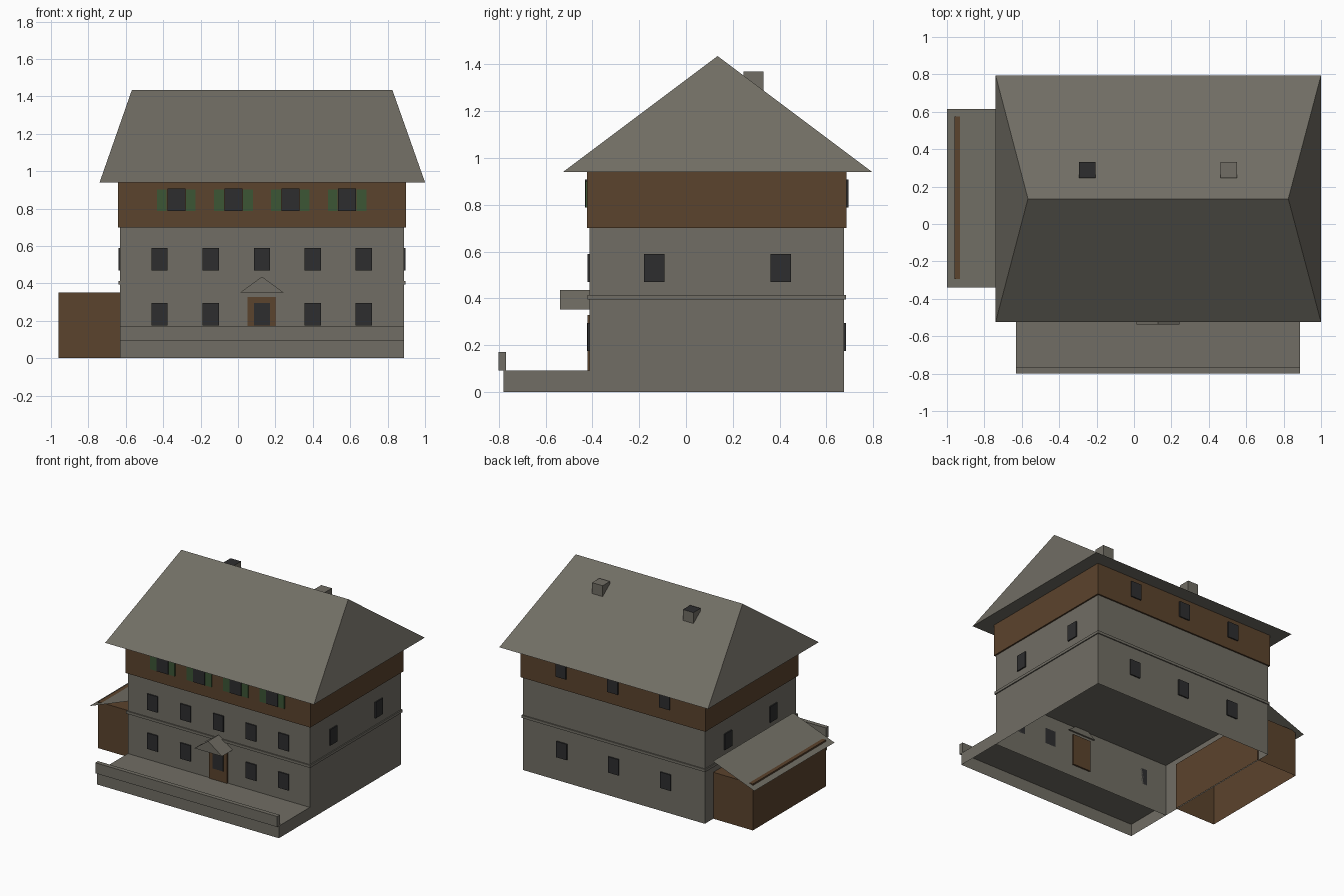
import bpy, bmesh

old = bpy.data.objects.get("Cube")
if old:
    bpy.data.objects.remove(old, do_unlink=True)


def material(name, rgb):
    m = bpy.data.materials.new(name)
    m.use_nodes = True
    m.diffuse_color = (*rgb, 1)
    m.node_tree.nodes["Principled BSDF"].inputs["Base Color"].default_value = (*rgb, 1)
    return m


GREY = material("stone_grey", (0.165, 0.155, 0.128))
WOOD = material("brown_wood", (0.105, 0.056, 0.026))
DARK = material("dark_glass", (0.027, 0.027, 0.028))
GREEN = material("green_shutter", (0.045, 0.092, 0.036))


def finish(name, bm, mat):
    bmesh.ops.recalc_face_normals(bm, faces=bm.faces)
    mesh = bpy.data.meshes.new(name)
    bm.to_mesh(mesh)
    bm.free()
    mesh.materials.append(mat)
    obj = bpy.data.objects.new(name, mesh)
    bpy.context.collection.objects.link(obj)
    return obj


def box(name, x, y, z, mat, open_bottom=False):
    """Box from (min, max) ranges."""
    bm = bmesh.new()
    bmesh.ops.create_cube(bm, size=1)
    for v in bm.verts:
        v.co = [r[0] if c < 0 else r[1] for c, r in zip(v.co, (x, y, z))]
    if open_bottom:
        low = [f for f in bm.faces if f.calc_center_median().z < z[0] + 0.0001]
        bmesh.ops.delete(bm, geom=low, context='FACES_ONLY')
    return finish(name, bm, mat)


def hull(name, points, mat):
    """Convex solid around a few corner points."""
    bm = bmesh.new()
    for p in points:
        bm.verts.new(p)
    bmesh.ops.convex_hull(bm, input=bm.verts)
    bmesh.ops.dissolve_limit(bm, angle_limit=0.01, verts=bm.verts, edges=bm.edges)
    return finish(name, bm, mat)


def span(centre, width):
    return (centre - width / 2, centre + width / 2)


# Main body, storey band and timber upper floor
WX, WY = (-0.63, 0.887), (-0.412, 0.675)
box("ground_floor", WX, WY, (0, 0.4), GREY, True)
box("first_floor", WX, WY, (0.41, 0.7), GREY)
box("storey_band", (-0.638, 0.895), (-0.42, 0.683), (0.394, 0.414), GREY)
TX, TY = (-0.641, 0.898), (-0.422, 0.686)
box("timber_floor", TX, TY, (0.7, 0.94), WOOD)

# Hipped roof
eaves = [(x, y, 0.94) for x in (-0.74, 1.0) for y in (-0.525, 0.795)]
hull("main_roof", eaves + [(-0.567, 0.135, 1.435), (0.825, 0.135, 1.435)], GREY)

# Chimneys, one with a dark cap
for side, x in (("right", -0.25), ("left", 0.507)):
    c = box(side + "_chimney", span(x, 0.088), span(0.288, 0.086), (1.2, 1.37), GREY)
    if side == "right":
        c.data.materials.append(DARK)
        for f in c.data.polygons:
            f.material_index = int(f.normal.z > 0.9)

# Terrace with parapet
box("terrace", WX, (-0.78, -0.412), (0, 0.092), GREY, True)
box("parapet", WX, (-0.8, -0.768), (0.092, 0.171), GREY)

# Lean-to shed with sloping roof sheet
box("shed", (-0.96, -0.622), (-0.295, 0.575), (0, 0.35), WOOD, True)
bm = bmesh.new()
corners = ((-1, -0.34, 0.323), (-0.655, -0.34, 0.455), (-0.655, 0.615, 0.455), (-1, 0.615, 0.323))
bm.faces.new([bm.verts.new(p) for p in corners])
finish("shed_roof", bm, GREY)

# Door and gabled porch roof
box("door", (0.052, 0.204), (-0.42, -0.4), (0.092, 0.328), WOOD)
hull("porch_roof", [(x, y, z) for y in (-0.538, -0.4)
                    for x, z in ((0.013, 0.352), (0.243, 0.352), (0.128, 0.436))], GREY)

T, W = 0.009, 0.087


def window(name, axis, wall, out, u, z0, width=W, mat=DARK, thick=T, height=0.12):
    """Plate on a wall; axis is the wall's normal, out its direction."""
    depth = tuple(sorted((wall, wall + out * thick)))
    across = span(u, width)
    x, y = (depth, across) if axis == "x" else (across, depth)
    box(name, x, y, (z0, z0 + height), mat)


# Front windows
for i, x in enumerate((-0.42, -0.145, 0.128, 0.4, 0.672)):
    for floor, z in (("ground", 0.175), ("first", 0.47)):
        at_door = floor == "ground" and i == 2
        window(f"front_{floor}_window_{i + 1}", "y", -0.42 if at_door else WY[0], -1, x, z,
               thick=0.003 if at_door else T)

# Upper front windows with shutters
for i, x in enumerate((-0.33, -0.024, 0.28, 0.583)):
    window(f"front_upper_window_{i + 1}", "y", TY[0], -1, x, 0.787, 0.096)
    for side, d in (("right", -0.077), ("left", 0.077)):
        window(f"shutter_{i + 1}_{side}", "y", TY[0], -1, x + d, 0.787, 0.052,
               GREEN, 0.007, 0.115)

# Back windows
for i, x in enumerate((-0.305, 0.128, 0.56)):
    window(f"back_ground_window_{i + 1}", "y", WY[1], 1, x, 0.175)
    window(f"back_upper_window_{i + 1}", "y", TY[1], 1, x, 0.787)

# Side windows
for i, y in enumerate((-0.136, 0.405)):
    window(f"left_window_{i + 1}", "x", WX[1], 1, y, 0.47)
    window(f"right_window_{i + 1}", "x", WX[0], -1, y, 0.47)
